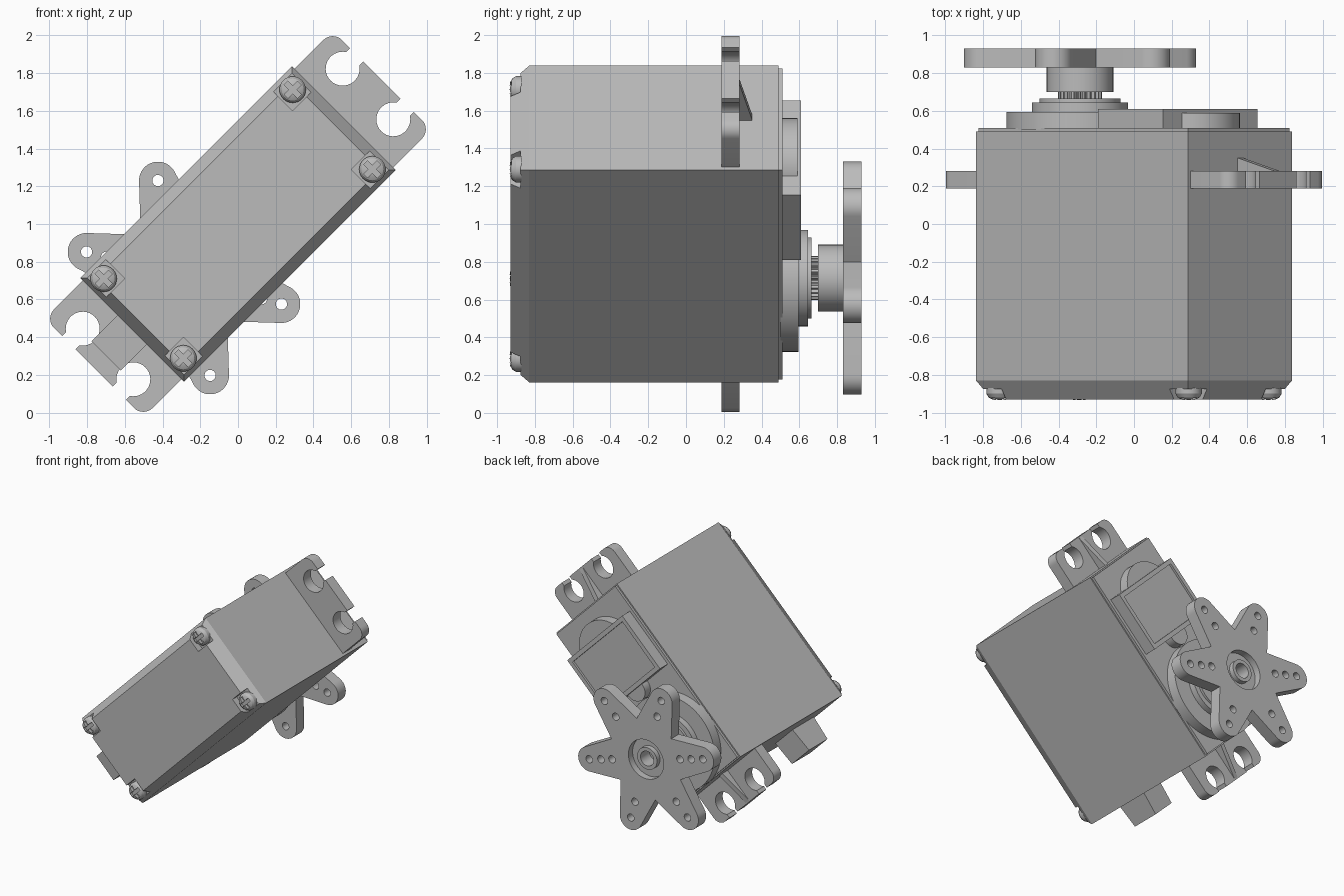
import bpy, bmesh
from math import sin, cos, pi, radians
from mathutils import Matrix

if "Cube" in bpy.data.objects:
    bpy.data.objects.remove(bpy.data.objects["Cube"])

grey = bpy.data.materials.new("servo_grey")
grey.use_nodes = True
GREY = (0.5, 0.5, 0.5, 1)
grey.diffuse_color = GREY
grey.node_tree.nodes["Principled BSDF"].inputs["Base Color"].default_value = GREY

parts = []
HALF_L, HALF_W = 0.795, 0.39      # case half length (x) and half width (z)
SHAFT = -0.405                    # output shaft position along the case


def finish(name, bm, keep=True):
    bmesh.ops.remove_doubles(bm, verts=bm.verts, dist=1e-5)
    bmesh.ops.recalc_face_normals(bm, faces=bm.faces)
    me = bpy.data.meshes.new(name)
    bm.to_mesh(me)
    bm.free()
    me.materials.append(grey)
    ob = bpy.data.objects.new(name, me)
    bpy.context.scene.collection.objects.link(ob)
    if keep:
        parts.append(ob)
    return ob


def add_prism(bm, pts, lo, hi, axis="Y"):
    """Extrude an (x, z) outline along y, or an (x, y) outline along z."""
    def place(a, b, d):
        return (a, d, b) if axis == "Y" else (a, b, d)
    low = [bm.verts.new(place(a, b, lo)) for a, b in pts]
    high = [bm.verts.new(place(a, b, hi)) for a, b in pts]
    bm.faces.new(low)
    bm.faces.new(high)
    for i in range(len(pts)):
        j = (i + 1) % len(pts)
        bm.faces.new((low[i], low[j], high[j], high[i]))


def prism(name, pts, lo, hi, axis="Y", keep=True):
    bm = bmesh.new()
    add_prism(bm, pts, lo, hi, axis)
    return finish(name, bm, keep)


def lathe(name, profile, x=0, z=0, steps=48):
    """Turn an (r, y) profile about an axis parallel to y."""
    bm = bmesh.new()
    vs = [bm.verts.new((x + r, y, z)) for r, y in profile]
    edges = [bm.edges.new(p) for p in zip(vs, vs[1:])]
    bmesh.ops.spin(bm, geom=vs + edges, cent=(x, 0, z), axis=(0, 1, 0),
                   angle=2 * pi, steps=steps)
    return finish(name, bm)


def arc(x, z, r, a0, a1, n=16):
    angles = [radians(a0 + (a1 - a0) * i / n) for i in range(n + 1)]
    return [(x + r * cos(a), z + r * sin(a)) for a in angles]


def circle(x, z, r, n=32):
    return arc(x, z, r, 0, 360, n)[:-1]


def rect(x0, x1, z0, z1):
    return [(x0, z0), (x1, z0), (x1, z1), (x0, z1)]


def cut(ob, shapes):
    """Subtract a list of (outline, y0, y1) prisms."""
    bm = bmesh.new()
    for pts, lo, hi in shapes:
        add_prism(bm, pts, lo, hi)
    tool = finish("cutter", bm, keep=False)
    tool.hide_render = True
    mod = ob.modifiers.new("cut", "BOOLEAN")
    mod.operation, mod.object, mod.solver = "DIFFERENCE", tool, "EXACT"
    mod.use_self = True
    dg = bpy.context.evaluated_depsgraph_get()
    new = bpy.data.meshes.new_from_object(ob.evaluated_get(dg))
    ob.modifiers.clear()
    ob.data = new
    bpy.data.objects.remove(tool)


corners = [(a, b) for a in (-1, 1) for b in (-1, 1)]

# Case with a chamfered cover and a seat for each corner screw
bm = bmesh.new()
rings = []
for inset, y in ((0, 0.49), (0, -0.83), (0.06, -0.93)):
    l, w = HALF_L - inset, HALF_W - inset
    rings.append([bm.verts.new((x, y, z)) for x, z in rect(-l, l, -w, w)])
bm.faces.new(rings[0])
bm.faces.new(rings[-1])
for a, b in zip(rings, rings[1:]):
    for i in range(4):
        j = (i + 1) % 4
        bm.faces.new((a[i], a[j], b[j], b[i]))
case = finish("case", bm)
cut(case, [(rect(*sorted((a * 0.63, a * 0.9)), *sorted((b * 0.22, b * 0.5))), -1.1, -0.875)
           for a, b in corners])

# Lid on the output side
prism("gear_lid", rect(-HALF_L + 0.01, HALF_L - 0.01, -HALF_W + 0.01, HALF_W - 0.01), 0.485, 0.51)

# Cross-head cover screws
dome = [(0, -0.935), (0.035, -0.932), (0.058, -0.92), (0.07, -0.9), (0.07, -0.87), (0, -0.87)]
for a, b in corners:
    x, z = a * 0.709, b * 0.299
    screw = lathe("cover_screw", dome, x, z, 32)
    s, t = 0.05, 0.014
    cross = [(-s, -t), (-t, -t), (-t, -s), (t, -s), (t, -t), (s, -t),
             (s, t), (t, t), (t, s), (-t, s), (-t, t), (-s, t)]
    cut(screw, [([(x + p, z + q) for p, q in cross], -1, -0.905)])

# Mounting ears with open slots, and their stiffening ribs
half = [(0.78, -0.37)] + arc(1.01, -0.3, 0.07, -90, 0, 8)
half += [(1.08, -0.24)] + arc(0.975, -0.19, 0.09, -33.7, -326.3, 28) + [(1.08, -0.14)]
ear = half + [(x, -z) for x, z in reversed(half)]
rib = [(0.78, 0.27), (0.78, 0.35), (0.8, 0.35), (1.07, 0.282), (1.07, 0.27)]
for side in (-1, 1):
    prism("mounting_ear", [(side * x, z) for x, z in ear], 0.188, 0.282)
    prism("ear_rib", [(side * x, y) for x, y in rib], -0.02, 0.02, "Z")

# Cable strain relief
prism("cable_sleeve", [(-0.78, -0.75), (-0.99, -0.73), (-0.99, -0.49), (-0.78, -0.47)],
      -0.11, 0.11, "Z")

# Raised shapes on the lid
prism("output_boss", circle(SHAFT, 0, 0.39, 64), 0.5, 0.595)
prism("gear_bulge", circle(0.44, 0, 0.25, 48), 0.5, 0.59)
prism("pin_boss", circle(0.08, 0, 0.09), 0.5, 0.58)
housing = prism("gear_housing", rect(0.085, 0.572, -0.354, 0.354), 0.5, 0.61)
cut(housing, [(rect(0.12, 0.537, -0.32, 0.32), 0.592, 0.7)])

# Bearing collar and splined shaft
lathe("bearing_collar", [(0, 0.58), (0.255, 0.58), (0.255, 0.645), (0.215, 0.645),
                         (0.215, 0.665), (0, 0.665)], SHAFT)
teeth = 24
spline = []
for i in range(teeth * 4):
    a, r = 2 * pi * i / (teeth * 4), 0.117 if i % 4 < 2 else 0.1
    spline.append((SHAFT + r * cos(a), r * sin(a)))
prism("splined_shaft", spline, 0.64, 0.72)

# Six-arm star horn
star, holes = [], [(circle(SHAFT, 0, 0.16, 48), 0.7, 1)]
for k in range(6):
    deg = 60 * k
    a = radians(deg)
    star += arc(SHAFT + 0.535 * cos(a), 0.535 * sin(a), 0.1, deg - 76, deg + 76)
    star.append((SHAFT + 0.325 * cos(a + pi / 6), 0.325 * sin(a + pi / 6)))
    for r in ((0.535, 0.425, 0.32) if k % 3 == 2 else (0.535, 0.39)):
        holes.append((circle(SHAFT + r * cos(a), r * sin(a), 0.03, 20), 0.7, 1))
horn = prism("star_horn", star, 0.83, 0.93)
cut(horn, holes)
lathe("horn_hub", [(0, 0.7), (0.177, 0.7), (0.177, 0.835), (0.162, 0.835), (0.162, 0.875),
                   (0.09, 0.875), (0.09, 0.915), (0.06, 0.915), (0.06, 0.8), (0, 0.8)], SHAFT)

# Tilt the whole assembly, then smooth the round walls
tilt = Matrix.Translation((0, 0, 1)) @ Matrix.Rotation(radians(-45), 4, "Y")
bpy.ops.object.select_all(action="DESELECT")
for ob in parts:
    ob.data.transform(tilt)
    ob.select_set(True)
bpy.context.view_layer.objects.active = parts[0]
bpy.ops.object.shade_smooth_by_angle(angle=radians(30))
